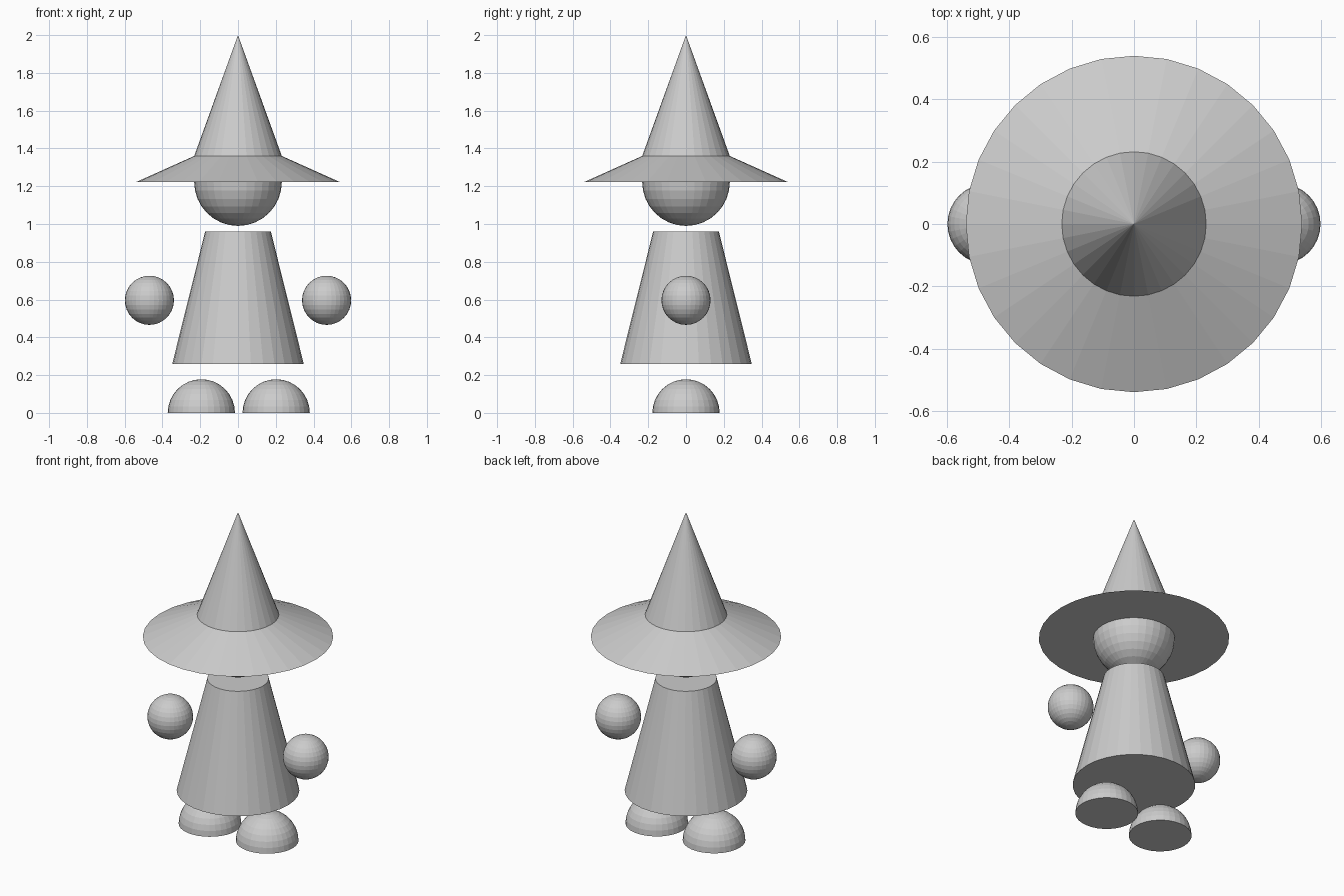
import bpy
import bmesh
from mathutils import Matrix

cube = bpy.data.objects.get("Cube")
if cube:
    bpy.data.objects.remove(cube, do_unlink=True)

SIDES = 32

# One plain material for the whole figure
grey = bpy.data.materials.new("light_grey")
grey.use_nodes = True
grey.diffuse_color = (0.6, 0.6, 0.6, 1)
grey.node_tree.nodes["Principled BSDF"].inputs["Base Color"].default_value = (0.6, 0.6, 0.6, 1)


def add_object(name, bm):
    mesh = bpy.data.meshes.new(name)
    bm.to_mesh(mesh)
    bm.free()
    mesh.materials.append(grey)
    obj = bpy.data.objects.new(name, mesh)
    bpy.context.collection.objects.link(obj)
    return obj


def cone(name, bottom_radius, top_radius, bottom, top):
    bm = bmesh.new()
    bmesh.ops.create_cone(bm, cap_ends=True, segments=SIDES,
                          radius1=bottom_radius, radius2=top_radius, depth=top - bottom,
                          matrix=Matrix.Translation((0, 0, (bottom + top) / 2)))
    return add_object(name, bm)


def ball(name, x, z, radius, half=False):
    bm = bmesh.new()
    bmesh.ops.create_uvsphere(bm, u_segments=SIDES, v_segments=SIDES // 2, radius=radius)
    if half:
        # Keep the upper dome and close its flat sole
        bmesh.ops.bisect_plane(bm, geom=bm.verts[:] + bm.edges[:] + bm.faces[:], dist=0.0001,
                               plane_co=(0, 0, 0), plane_no=(0, 0, 1), clear_inner=True)
        rim = [e for e in bm.edges if e.is_boundary]
        bmesh.ops.contextual_create(bm, geom=rim)
        bmesh.ops.recalc_face_normals(bm, faces=bm.faces[:])
    obj = add_object(name, bm)
    obj.location = (x, 0, z)
    return obj


# Robe, head and pointed hat
cone("robe", 0.348, 0.174, 0.26, 0.96)
ball("head", 0, 1.222, 0.232)
cone("hat_brim", 0.54, 0.232, 1.222, 1.36)
cone("hat_point", 0.232, 0, 1.36, 2)

# Floating hands
for side, sign in (("right", -1), ("left", 1)):
    ball(side + "_hand", sign * 0.469, 0.596, 0.13)

# Domed feet, set very slightly off centre
ball("right_foot", -0.194, 0, 0.178, half=True)
ball("left_foot", 0.202, 0, 0.178, half=True)
